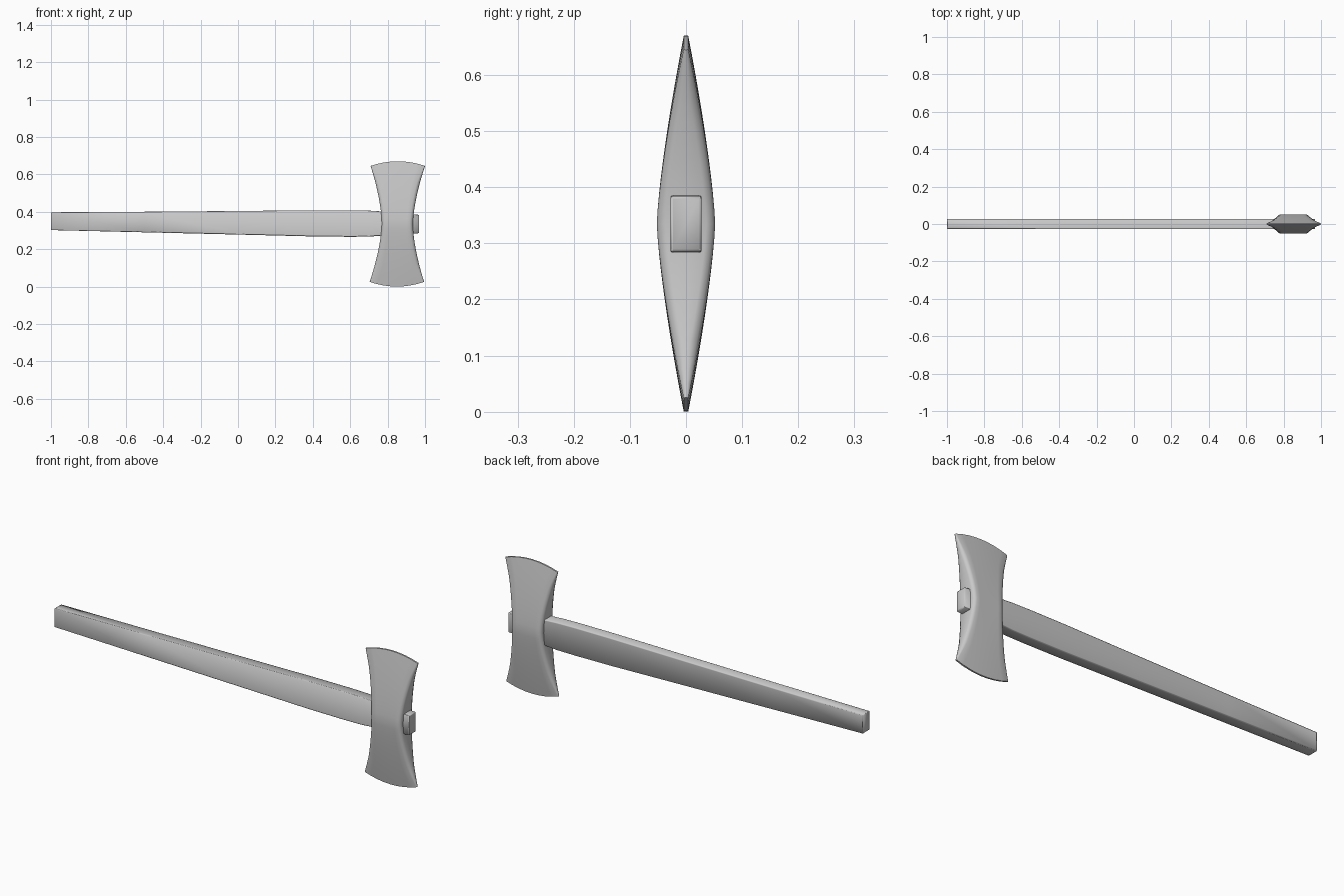
import bpy

if "Cube" in bpy.data.objects:
    bpy.data.objects.remove(bpy.data.objects["Cube"])

steel = bpy.data.materials.new("light_grey")
steel.diffuse_color = (0.58, 0.58, 0.58, 1)
steel.use_nodes = True
steel.node_tree.nodes["Principled BSDF"].inputs["Base Color"].default_value = steel.diffuse_color


def make_object(name, verts, faces, bevel=0, smooth=0.6):
    mesh = bpy.data.meshes.new(name)
    mesh.from_pydata(verts, [], faces)
    mesh.materials.append(steel)
    ob = bpy.data.objects.new(name, mesh)
    bpy.context.collection.objects.link(ob)
    bpy.ops.object.select_all(action='DESELECT')
    bpy.context.view_layer.objects.active = ob
    ob.select_set(True)
    if bevel:
        mod = ob.modifiers.new("soft_edges", 'BEVEL')
        mod.width, mod.segments = bevel, 2
        mod.limit_method = 'ANGLE'
        mod.harden_normals = True
        bpy.ops.object.modifier_apply(modifier=mod.name)
    bpy.ops.object.shade_smooth_by_angle(angle=smooth)
    return ob


def bridge(rings, n):
    return [(r * n + i, r * n + (i + 1) % n, (r + 1) * n + (i + 1) % n, (r + 1) * n + i)
            for r in range(rings - 1) for i in range(n)]


# Handle: rectangular sections (x, bottom, top), swelling towards the head
sections = [(-1, 0.302, 0.397), (-0.5, 0.290, 0.400), (0, 0.278, 0.404),
            (0.4, 0.268, 0.408), (0.6, 0.266, 0.408), (0.7, 0.267, 0.406),
            (0.78, 0.273, 0.401), (0.88, 0.281, 0.388), (0.968, 0.285, 0.384)]
HALF = 0.028
verts = [p for x, lo, hi in sections
         for p in ((x, -HALF, lo), (x, HALF, lo), (x, HALF, hi), (x, -HALF, hi))]
faces = bridge(len(sections), 4)
end = 4 * (len(sections) - 1)
faces += [(3, 2, 1, 0), (end, end + 1, end + 2, end + 3)]
make_object("handle", verts, faces, bevel=0.005)

# Double-bitted head: rounded box sections flaring in x and thinning in y
ROWS, INNER, MID_X, MID_Z = 12, 8, 0.852, 0.335
verts = []
for r in range(-ROWS, ROWS + 1):
    t = r / ROWS
    a = abs(t)
    w = 0.083 + 0.0625 * a ** 1.6
    h = 0.004 + 0.048 * (1 - a ** 1.35)
    b = min(0.016, h * 0.7)
    corner = [(-w, h - b), (-w + 0.3 * b, h - 0.3 * b), (-w + b, h)]
    flat = [((w - b) * (2 * i / INNER - 1), h) for i in range(1, INNER)]
    columns = corner + flat + [(-x, y) for x, y in reversed(corner)]
    ring = [(x, -y) for x, y in columns] + [(x, y) for x, y in reversed(columns)]
    for x, y in ring:
        z = MID_Z + t * (0.310 + 0.025 * (1 - (x / w) ** 2))
        verts.append((MID_X + 0.0025 * t + x, y, z))
n = len(ring)
faces = bridge(2 * ROWS + 1, n)
# Curved cutting edges close both ends
top = n * 2 * ROWS
for i in range(n // 2 - 1):
    j = n - 1 - i
    faces.append((j, j - 1, i + 1, i))
    faces.append((top + i, top + i + 1, top + j - 1, top + j))
make_object("axe_head", verts, faces, smooth=0.95)
